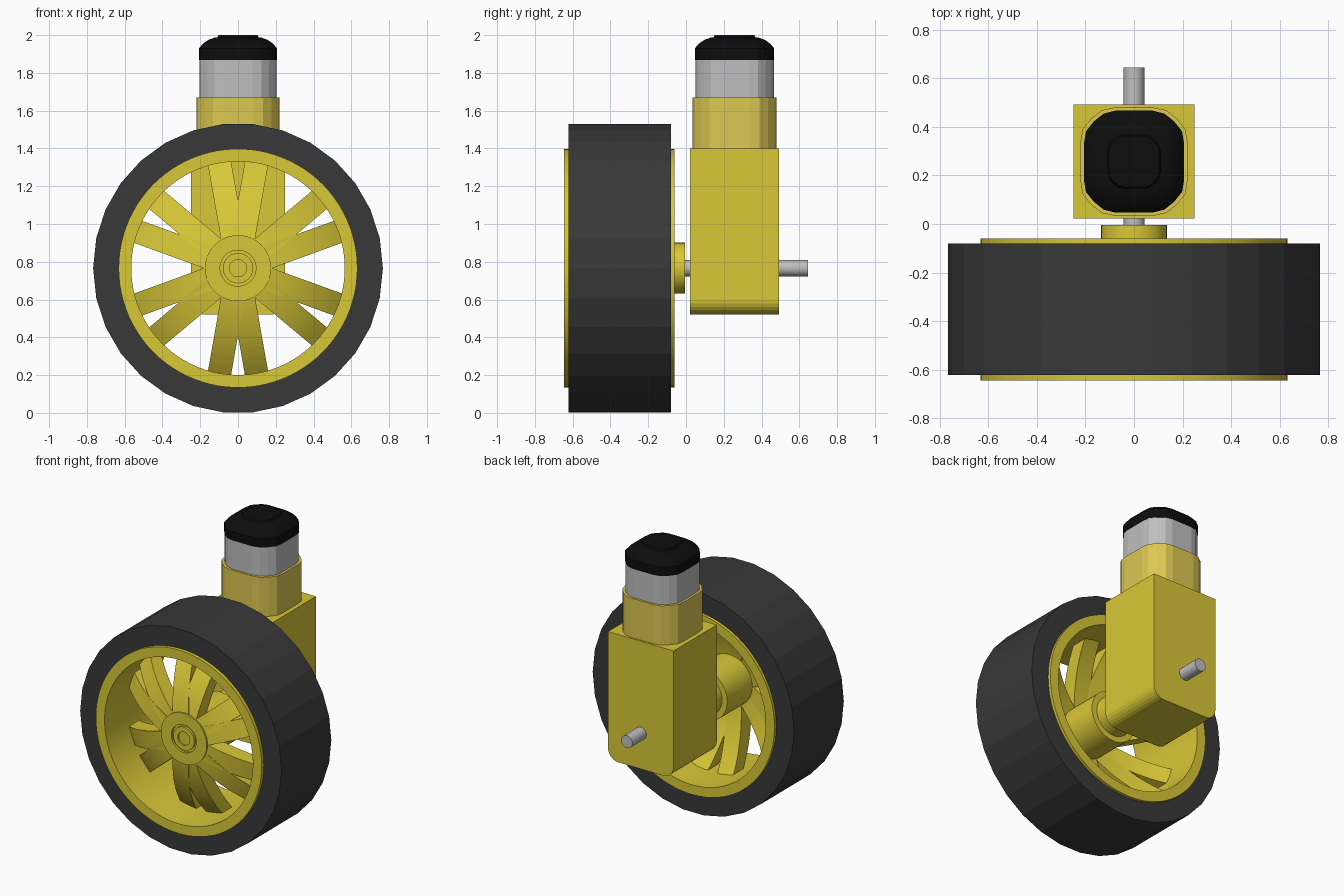
import bpy, bmesh, math

if "Cube" in bpy.data.objects:
    bpy.data.objects.remove(bpy.data.objects["Cube"])

WZ = 0.766          # axle height
MY = 0.257          # gearbox / motor centre in y


def material(name, rgb):
    m = bpy.data.materials.new(name)
    m.diffuse_color = (*rgb, 1)
    m.use_nodes = True
    m.node_tree.nodes["Principled BSDF"].inputs["Base Color"].default_value = m.diffuse_color
    return m


YELLOW = material("yellow plastic", (0.69, 0.577, 0.038))
PALE = material("pale yellow plastic", (0.72, 0.577, 0.085))
RUBBER = material("dark rubber", (0.04, 0.04, 0.04))
METAL = material("grey metal", (0.52, 0.52, 0.52))
BLACK = material("black plastic", (0.004, 0.004, 0.004))


def finish(name, bm, mat, smooth=None):
    bmesh.ops.recalc_face_normals(bm, faces=bm.faces[:])
    me = bpy.data.meshes.new(name)
    bm.to_mesh(me)
    bm.free()
    me.materials.append(mat)
    ob = bpy.data.objects.new(name, me)
    bpy.context.collection.objects.link(ob)
    if smooth:
        bpy.ops.object.select_all(action='DESELECT')
        ob.select_set(True)
        bpy.context.view_layer.objects.active = ob
        bpy.ops.object.shade_smooth_by_angle(angle=math.radians(smooth))
    return ob


def loft(bm, rings, closed=False):
    """Skin equal-length rings of points; cap the ends unless closed."""
    vs = [[bm.verts.new(p) for p in ring] for ring in rings]
    n = len(vs[0])
    pairs = list(zip(vs, vs[1:])) + ([(vs[-1], vs[0])] if closed else [])
    for a, b in pairs:
        for i in range(n):
            j = (i + 1) % n
            bm.faces.new((a[i], a[j], b[j], b[i]))
    if not closed:
        bm.faces.new(vs[0])
        bm.faces.new(vs[-1])


def turned(name, profile, mat, sides, closed=False, smooth=None):
    """Turn (radius, y) points around the axle."""
    bm = bmesh.new()
    angs = [2 * math.pi * i / sides for i in range(sides)]
    loft(bm, [[(r * math.cos(a), y, WZ + r * math.sin(a)) for a in angs]
              for r, y in profile], closed)
    return finish(name, bm, mat, smooth)


def flatted(r, hx, hy, z, s=1.0, n=28):
    """Circle with four flats, as a ring at height z."""
    pts = []
    for i in range(n):
        a = 2 * math.pi * (i + 0.5) / n
        x = max(-hx, min(hx, r * math.cos(a)))
        y = max(-hy, min(hy, r * math.sin(a)))
        pts.append((x * s, MY + y * s, z))
    return pts


# Tyre and rim
turned("tyre", [(0.767, -0.622), (0.767, -0.08), (0.61, -0.08), (0.61, -0.622)],
       RUBBER, 30, closed=True)
turned("rim", [(0.632, -0.645), (0.632, -0.06), (0.565, -0.06), (0.565, -0.645)],
       YELLOW, 90, closed=True, smooth=30)

# Hub with a ring groove and centre dimple in front, stepped boss behind
turned("hub", [(0.045, -0.58), (0.045, -0.59), (0.08, -0.59), (0.08, -0.575),
               (0.095, -0.575), (0.095, -0.59), (0.175, -0.59), (0.175, -0.2),
               (0.135, -0.2), (0.135, -0.005)], YELLOW, 48, smooth=30)

# Domed spokes: six pairs, each pair splayed by 10 degrees
bm = bmesh.new()
HALF, THICK = 0.062, 0.11
for k in range(6):
    for splay in (-10, 10):
        a = math.radians(30 + 60 * k + splay)
        ca, sa = math.cos(a), math.sin(a)
        rings = []
        for i in range(11):
            r = 0.14 + (0.575 - 0.14) * i / 10
            y = -0.6 + 0.9 - math.sqrt(0.81 - r * r - HALF * HALF)
            rings.append([(r * ca - w * sa, y + t, WZ + r * sa + w * ca)
                          for w, t in ((-HALF, 0), (HALF, 0), (HALF, THICK), (-HALF, THICK))])
        loft(bm, rings)
finish("spokes", bm, YELLOW, smooth=30)

# Axle through the gearbox
turned("axle", [(0.043, -0.1), (0.043, 0.645)], METAL, 24, smooth=30)

# Gearbox with rounded lower edges
bm = bmesh.new()
R = 0.08
outline = [(0.25, 1.4), (-0.25, 1.4)]
for cx, start in ((-0.25 + R, 180), (0.25 - R, 270)):
    for i in range(7):
        a = math.radians(start + 15 * i)
        outline.append((cx + R * math.cos(a), 0.52 + R + R * math.sin(a)))
loft(bm, [[(x, y, z) for x, z in outline] for y in (0.022, 0.492)])
finish("gearbox", bm, YELLOW)

# Motor clamp, motor can and end cap
bm = bmesh.new()
loft(bm, [flatted(0.25, 0.22, 0.222, z) for z in (1.4, 1.67)])
finish("motor_clamp", bm, PALE)

bm = bmesh.new()
loft(bm, [flatted(0.232, 0.204, 0.208, z) for z in (1.66, 1.87)])
finish("motor_can", bm, METAL)

bm = bmesh.new()
loft(bm, [flatted(0.234, 0.206, 0.21, z, s) for z, s in
          ((1.868, 1), (1.93, 1), (1.955, 0.9), (1.975, 0.76), (1.987, 0.6),
           (1.988, 0.53), (2.0, 0.5))])
finish("motor_cap", bm, BLACK, smooth=25)
